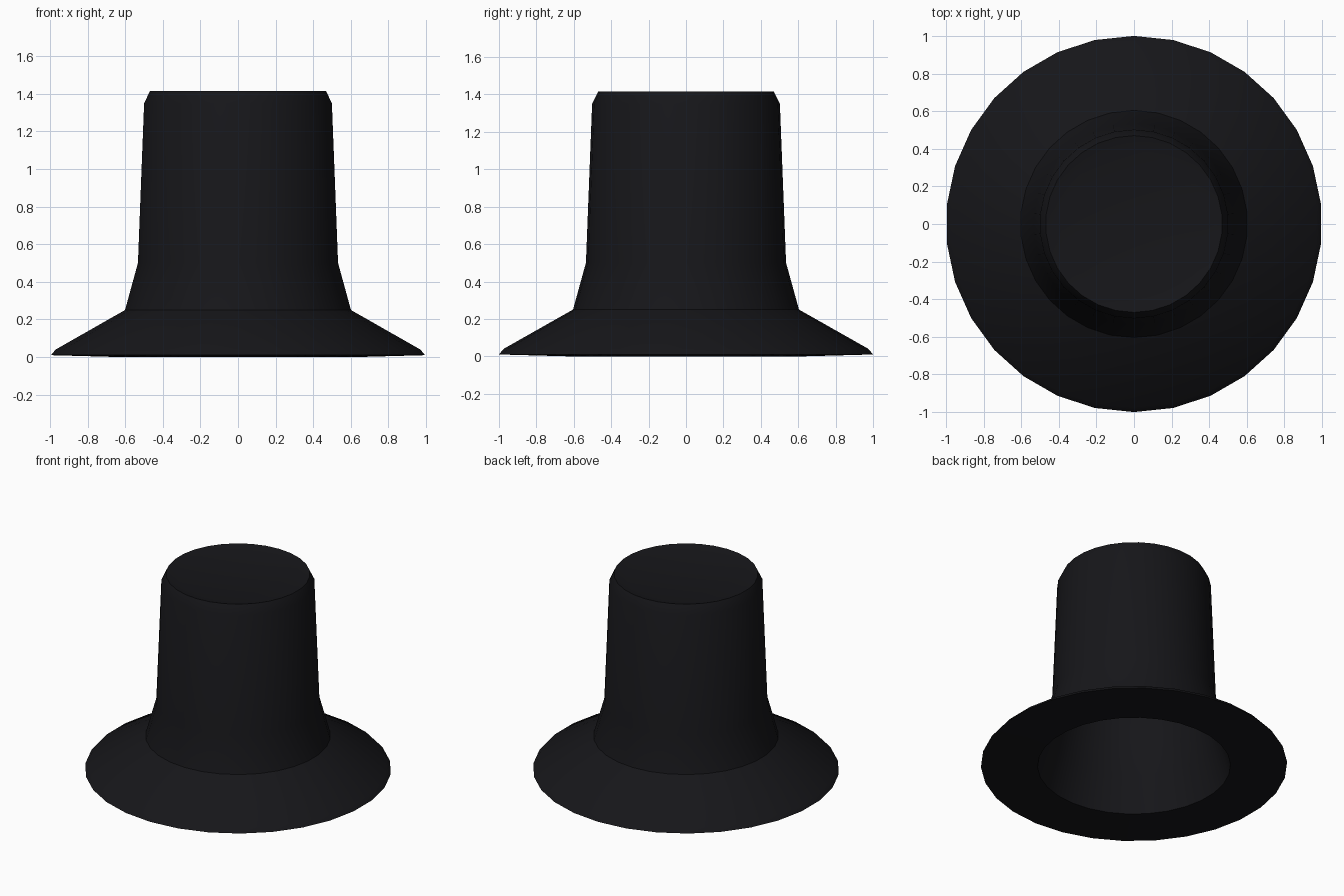
import bpy, bmesh, math
from mathutils import Vector

if "Cube" in bpy.data.objects:
    bpy.data.objects.remove(bpy.data.objects["Cube"])

SIDES = 30


def lathe(name, profile, material):
    """Spin a closed (radius, height) profile around z; radius 0 becomes a pole."""
    bm = bmesh.new()
    rings = []
    for r, z in profile:
        if r == 0:
            rings.append([bm.verts.new((0, 0, z))] * SIDES)
        else:
            angles = [math.pi / 2 + 2 * math.pi * i / SIDES for i in range(SIDES)]
            rings.append([bm.verts.new((r * math.cos(a), r * math.sin(a), z)) for a in angles])
    for low, high in zip(rings, rings[1:]):
        for i in range(SIDES):
            j = (i + 1) % SIDES
            bm.faces.new(dict.fromkeys((low[i], low[j], high[j], high[i])))
    bmesh.ops.recalc_face_normals(bm, faces=bm.faces)
    mesh = bpy.data.meshes.new(name)
    bm.to_mesh(mesh)
    bm.free()
    obj = bpy.data.objects.new(name, mesh)
    bpy.context.collection.objects.link(obj)
    mesh.materials.append(material)
    bpy.context.view_layer.objects.active = obj
    obj.select_set(True)
    bpy.ops.object.shade_smooth_by_angle(angle=math.radians(30))
    return obj


felt = bpy.data.materials.new("black_felt")
felt.diffuse_color = (0.008, 0.008, 0.01, 1)
felt.use_nodes = True
felt.node_tree.nodes["Principled BSDF"].inputs["Base Color"].default_value = felt.diffuse_color

# Hollow hat: inner lining, brim underside, brim edge, crown, dished top
lathe("hat", [
    (0, 1.34), (0.44, 1.34), (0.465, 1.30), (0.495, 0.50), (0.56, 0.25),
    (0.63, 0.0), (1.0, 0.01), (0.975, 0.04),
    (0.604, 0.25), (0.535, 0.50), (0.502, 1.35), (0.47, 1.415),
    (0.39, 1.395), (0, 1.395),
], felt)
